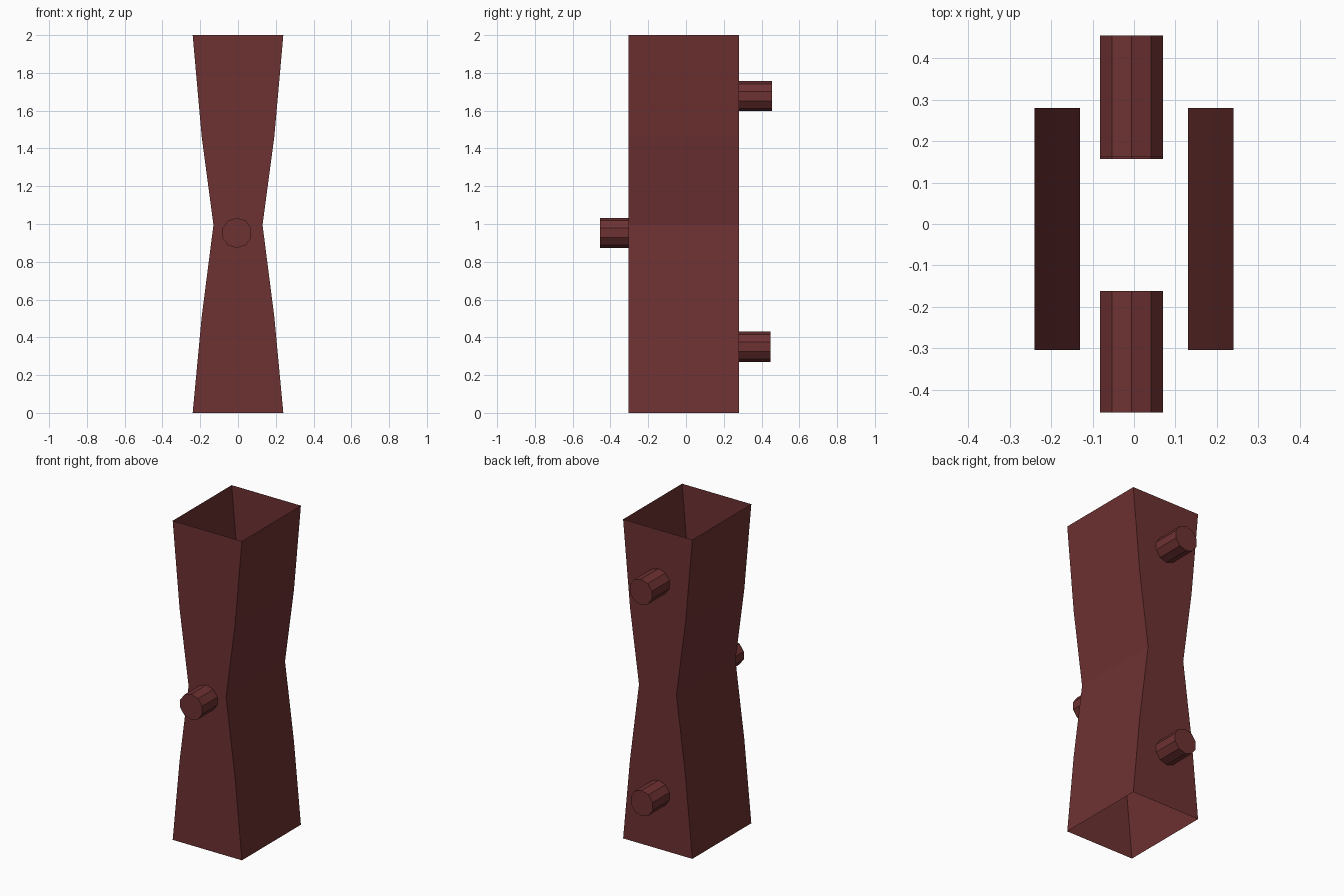
import bpy, bmesh, math

if "Cube" in bpy.data.objects:
    bpy.data.objects.remove(bpy.data.objects["Cube"])

mat = bpy.data.materials.new("dark red brown")
mat.diffuse_color = (0.155, 0.031, 0.032, 1.0)
mat.use_nodes = True
mat.node_tree.nodes["Principled BSDF"].inputs["Base Color"].default_value = mat.diffuse_color


def finish(name, bm):
    me = bpy.data.meshes.new(name)
    bm.to_mesh(me)
    bm.free()
    me.materials.append(mat)
    ob = bpy.data.objects.new(name, me)
    bpy.context.collection.objects.link(ob)
    return ob


# Waisted open sleeve: rectangular rings joined up the height, no end caps
profile = [(0.0, 0.24), (0.51, 0.192), (0.995, 0.13), (1.46, 0.192), (2.0, 0.24)]
FRONT, BACK = -0.304, 0.28
bm = bmesh.new()
rings = [[bm.verts.new((x, y, z)) for x, y in
          ((-w, FRONT), (w, FRONT), (w, BACK), (-w, BACK))] for z, w in profile]
for low, high in zip(rings, rings[1:]):
    for i in range(4):
        j = (i + 1) % 4
        bm.faces.new((low[i], low[j], high[j], high[i]))
finish("waisted_sleeve", bm)


# Ten-sided pegs passing through the front and back walls
def peg(name, y0, y1, z):
    bm = bmesh.new()
    bmesh.ops.create_cone(bm, cap_ends=True, segments=10, radius1=0.08,
                          radius2=0.08, depth=y1 - y0)
    # put a corner at the top and lay the axis along y
    for v in bm.verts:
        a = round((math.atan2(v.co.y, v.co.x) - math.pi / 2) / (math.pi / 5))
        a = a * math.pi / 5 + math.pi / 2
        v.co = (-0.006 + 0.08 * math.cos(a), (y0 + y1) / 2 - v.co.z,
                z + 0.08 * math.sin(a))
    bmesh.ops.recalc_face_normals(bm, faces=bm.faces)
    finish(name, bm)


peg("front_peg", -0.455, -0.162, 0.953)
peg("back_upper_peg", 0.163, 0.455, 1.677)
peg("back_lower_peg", 0.157, 0.447, 0.35)
